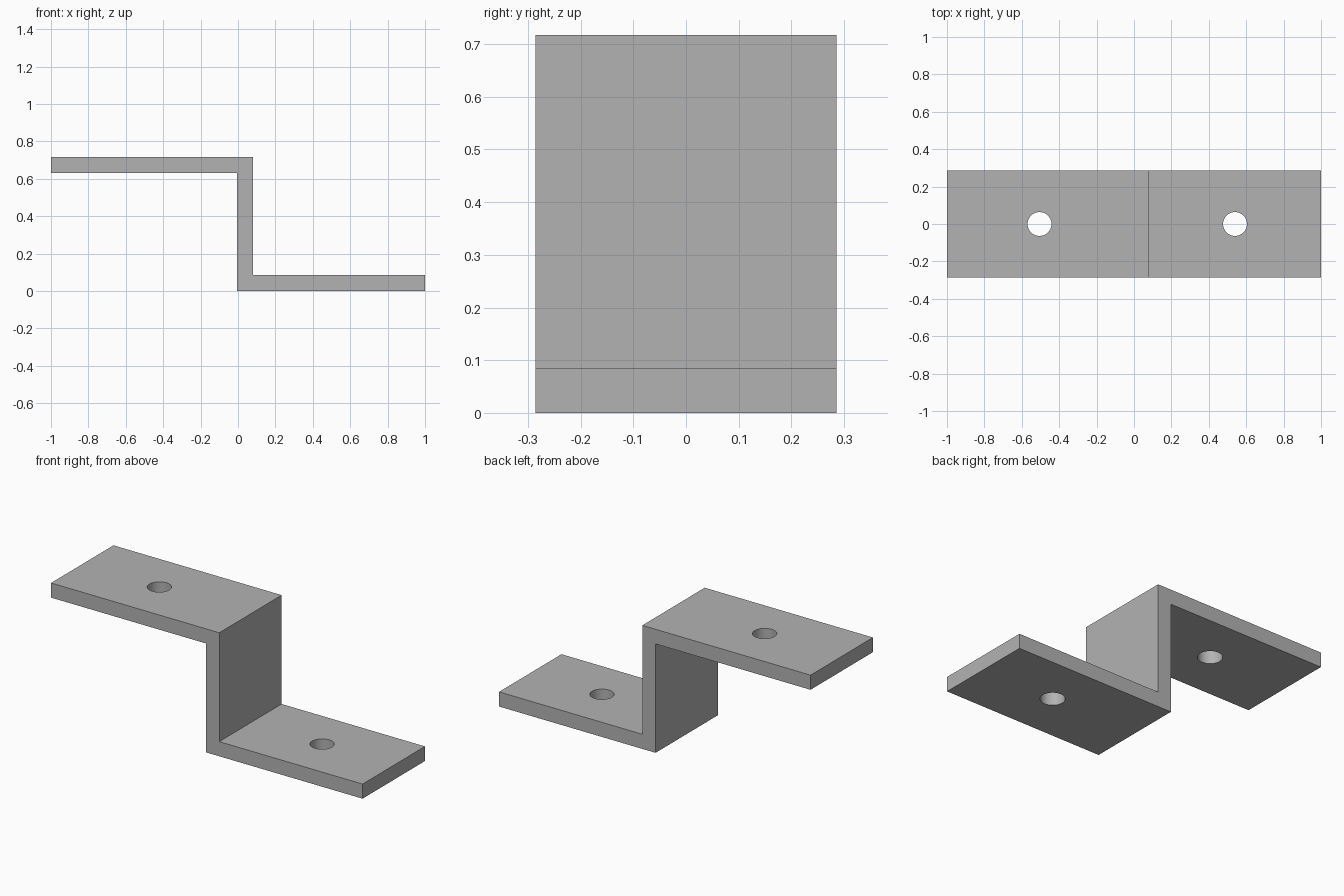
import bpy
import bmesh

cube = bpy.data.objects.get("Cube")
if cube:
    bpy.data.objects.remove(cube, do_unlink=True)

HALF_DEPTH = 0.286
THICK = 0.085
HEIGHT = 0.717
WEB_LEFT, WEB_RIGHT = -0.005, 0.08
HOLE_RADIUS = 0.064

steel = bpy.data.materials.new("plain grey steel")
steel.use_nodes = True
grey = (0.45, 0.45, 0.45, 1)
steel.diffuse_color = grey
steel.node_tree.nodes["Principled BSDF"].inputs["Base Color"].default_value = grey


def make_object(name, bm):
    bmesh.ops.recalc_face_normals(bm, faces=bm.faces)
    mesh = bpy.data.meshes.new(name)
    bm.to_mesh(mesh)
    bm.free()
    mesh.materials.append(steel)
    obj = bpy.data.objects.new(name, mesh)
    bpy.context.collection.objects.link(obj)
    return obj


# Bracket: stepped profile extruded across its depth
profile = [
    (-1, HEIGHT), (-1, HEIGHT - THICK), (WEB_LEFT, HEIGHT - THICK),
    (WEB_LEFT, 0), (1, 0), (1, THICK), (WEB_RIGHT, THICK), (WEB_RIGHT, HEIGHT),
]
bm = bmesh.new()
face = bm.faces.new([bm.verts.new((x, -HALF_DEPTH, z)) for x, z in profile])
extruded = bmesh.ops.extrude_face_region(bm, geom=[face])["geom"]
bmesh.ops.translate(bm, vec=(0, 2 * HALF_DEPTH, 0),
                    verts=[v for v in extruded if isinstance(v, bmesh.types.BMVert)])
bracket = make_object("step_bracket", bm)
bpy.context.view_layer.objects.active = bracket
bracket.select_set(True)


# Bolt holes: one through each flange
def drill(name, x, z):
    bm = bmesh.new()
    bmesh.ops.create_cone(bm, cap_ends=True, segments=48, radius1=HOLE_RADIUS,
                          radius2=HOLE_RADIUS, depth=3 * THICK)
    cutter = make_object(name, bm)
    cutter.location = (x, 0, z)
    cutter.hide_render = True
    cut = bracket.modifiers.new(name, "BOOLEAN")
    cut.operation = "DIFFERENCE"
    cut.solver = "EXACT"
    cut.object = cutter
    bpy.ops.object.modifier_apply(modifier=cut.name)
    bpy.data.objects.remove(cutter, do_unlink=True)


drill("upper_bolt_hole", -0.505, HEIGHT - THICK / 2)
drill("lower_bolt_hole", 0.54, THICK / 2)

bpy.ops.object.shade_smooth_by_angle()
